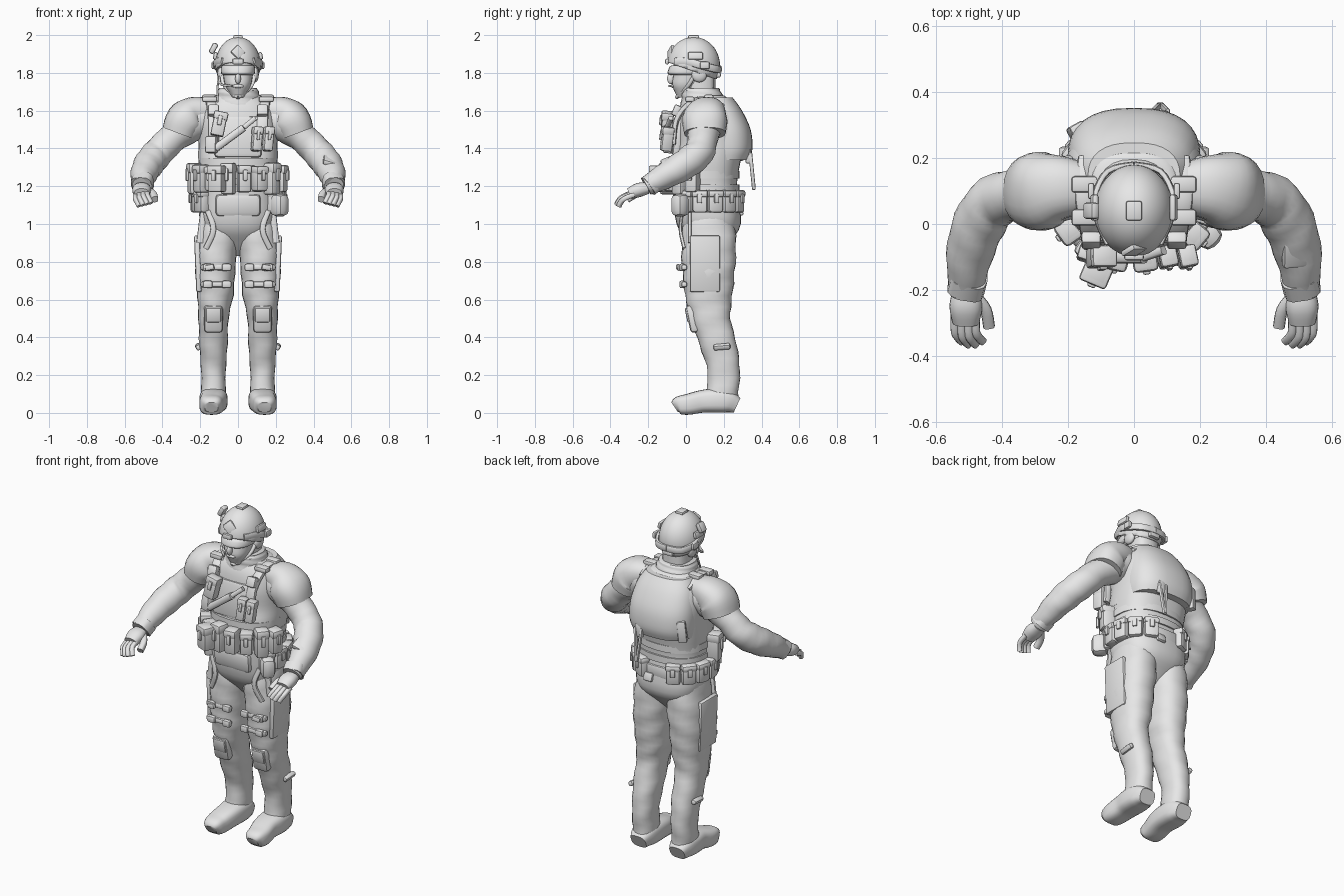
import bpy, bmesh, math
from mathutils import Vector, Matrix, Euler

default_cube = bpy.data.objects.get("Cube")
if default_cube:
    bpy.data.objects.remove(default_cube, do_unlink=True)

grey = bpy.data.materials.new("matte_grey")
grey.use_nodes = True
grey.diffuse_color = (.8, .8, .8, 1)
grey.node_tree.nodes["Principled BSDF"].inputs["Base Color"].default_value = grey.diffuse_color
UP, FACING = Vector((0, 0, 1)), Vector((0, 1, 0))


def finish(name, bm, mirror=False):
    bmesh.ops.recalc_face_normals(bm, faces=bm.faces[:])
    mesh = bpy.data.meshes.new(name)
    bm.to_mesh(mesh)
    bm.free()
    mesh.materials.append(grey)
    for face in mesh.polygons:
        face.use_smooth = True
    mesh.set_sharp_from_angle(angle=math.radians(40))
    obj = bpy.data.objects.new(name, mesh)
    bpy.context.scene.collection.objects.link(obj)
    if mirror:
        obj.modifiers.new("mirror", 'MIRROR')
    return obj


def spline(rows, steps):
    rows = [Vector(row) for row in rows]
    last = len(rows) - 1
    smooth = []
    for i in range(last):
        before, start, end, after = rows[max(i - 1, 0)], rows[i], rows[i + 1], rows[min(i + 2, last)]
        leave, arrive = (end - before) / 2, (after - start) / 2
        for step in range(steps):
            t = step / steps
            blend = t * t * (3 - 2 * t)
            smooth.append(start.lerp(end, blend) + leave * t * (1 - t) ** 2 - arrive * t * t * (1 - t))
    return smooth + [rows[last]]


def loft(name, rows, deep=1, along=None, mirror=False, sides=24, power=2.3, steps=4, folds=0):
    """Skin rounded sections (x, y, z, radius), either level or square to the path."""
    rows = spline(rows, steps)
    bm = bmesh.new()
    rings = []
    for i, row in enumerate(rows):
        centre, across, rise = Vector(row[:3]), Vector((1, 0, 0)), FACING
        if along:
            ahead, behind = rows[min(i + 1, len(rows) - 1)], rows[max(i - 1, 0)]
            tangent = Vector((ahead - behind)[:3]).normalized()
            across = tangent.cross(along).normalized()
            rise = across.cross(tangent)
        ring = []
        for k in range(sides):
            angle = math.tau * k / sides
            c, s = math.cos(angle), math.sin(angle)
            radius = row[3] * (1 + folds * math.sin(i * 1.7 + angle * 2))
            u = math.copysign(abs(c) ** (2 / power), c) * radius
            v = math.copysign(abs(s) ** (2 / power), s) * radius * deep
            ring.append(bm.verts.new(centre + across * u + rise * v))
        rings.append(ring)
    for low, high in zip(rings, rings[1:]):
        for k in range(sides):
            n = (k + 1) % sides
            bm.faces.new((low[k], low[n], high[n], high[k]))
    bm.faces.new(rings[0])
    bm.faces.new(rings[-1])
    finish(name, bm, mirror)


def strap(name, points, width, deep=1, along=UP, mirror=False):
    loft(name, [(*point, width) for point in points], deep, along, mirror, sides=12, power=3)


def band(name, centre, radius, deep, height):
    x, y, z = centre
    rows = [(x, y, z + offset, radius) for offset in (-height / 2, height / 2)]
    loft(name, rows, deep, steps=1)


def add_block(bm, size, offset, bevel):
    part = bmesh.new()
    bmesh.ops.create_cube(part, size=1, matrix=Matrix.Translation(offset) @ Matrix.Diagonal((*size, 1)))
    bmesh.ops.bevel(part, geom=part.edges[:], offset=min(bevel, min(size) * .4),
                    segments=2, profile=.5, affect='EDGES')
    scratch = bpy.data.meshes.new("scratch")
    part.to_mesh(scratch)
    part.free()
    bm.from_mesh(scratch)
    bpy.data.meshes.remove(scratch)


def box(name, at, size, turn=(0, 0, 0), bevel=.01, mirror=False, flap=False):
    bm = bmesh.new()
    add_block(bm, size, (0, 0, 0), bevel)
    if flap:
        wide, thick, tall = size
        add_block(bm, (wide * 1.1, thick * 1.1, tall / 3), (0, -thick * .04, tall / 3), bevel)
        add_block(bm, (wide / 3, thick / 5, tall * .4), (0, -thick * .6, tall / 8), bevel)
    bm.transform(Matrix.Translation(at) @ Euler(turn).to_matrix().to_4x4())
    finish(name, bm, mirror)


def ball(name, at, radii, mirror=False):
    bm = bmesh.new()
    bmesh.ops.create_uvsphere(bm, u_segments=28, v_segments=18, radius=1)
    bm.transform(Matrix.Translation(at) @ Matrix.Diagonal((*radii, 1)))
    finish(name, bm, mirror)


def around(name, degrees, z, reach, size):
    """Place a pouch on the waist, turned outward."""
    a = math.radians(degrees)
    spot = (math.sin(a) * reach, .1 - math.cos(a) * reach * .87, z)
    box(name, at=spot, size=size, turn=(0, 0, a), bevel=.015, flap=True)


# Torso, collar and neck
loft("torso", [(0, .12, .83, .04), (0, .12, .9, .12), (0, .12, 1, .2), (0, .1, 1.2, .2),
               (0, .11, 1.33, .21), (0, .13, 1.42, .21), (0, .13, 1.53, .21), (0, .12, 1.62, .18),
               (0, .1, 1.68, .12)], deep=.85, sides=32, power=2.6)
loft("back_plate", [(0, .19, 1.34, .19), (0, .2, 1.4, .2), (0, .19, 1.5, .2), (0, .16, 1.6, .18),
                    (0, .14, 1.67, .14)], deep=.76, sides=32, power=2.5)
strap("neck", [(0, .08, 1.6), (0, .08, 1.78)], width=.075, along=FACING)
loft("collar", [(0, .09, 1.6, .13), (0, .09, 1.66, .12), (0, .08, 1.7, .11), (0, .08, 1.72, .1)],
     deep=.95, folds=.02)
for z in (1.19, 1.26, 1.33):
    band("vest_webbing", centre=(0, .1, z), radius=.21, deep=.87, height=.04)
band("belt", centre=(0, .11, 1.09), radius=.22, deep=.78, height=.06)
box("chest_plate", at=(0, -.04, 1.46), size=(.25, .05, .22), turn=(-.1, 0, 0), bevel=.02)

# Head
loft("face", [(0, -.01, 1.67, .03), (0, 0, 1.7, .05), (0, .01, 1.74, .07), (0, .03, 1.8, .08),
              (0, .04, 1.88, .09), (0, .04, 1.93, .08)], deep=1.2)
ball("nose", at=(0, -.08, 1.77), radii=(.015, .02, .03))
ball("lips", at=(0, -.07, 1.73), radii=(.03, .01, .01))
loft("goggles", [(0, .01, 1.79, .08), (0, .01, 1.8, .09), (0, .02, 1.83, .09), (0, .02, 1.84, .08)],
     deep=1.2)
strap("chin_strap", [(.09, .05, 1.8), (.07, .01, 1.73), (0, -.05, 1.67)], width=.01,
      along=FACING, mirror=True)
strap("microphone_boom", [(-.1, .03, 1.78), (-.09, -.03, 1.74), (-.03, -.09, 1.73)], width=.006)
strap("radio_cable", [(-.1, .05, 1.78), (-.11, .03, 1.7), (-.1, -.02, 1.6)], width=.005)

# Helmet with rails and fittings
shell = bmesh.new()
bmesh.ops.create_uvsphere(shell, u_segments=32, v_segments=24, radius=1)
shell.transform(Matrix.Translation((0, .04, 1.84)) @ Matrix.Diagonal((.12, .14, .15, 1)))
bmesh.ops.bisect_plane(shell, geom=shell.verts[:] + shell.edges[:] + shell.faces[:],
                       plane_co=(0, -.05, 1.84), plane_no=(0, .35, 1), clear_inner=True)
finish("helmet", shell).modifiers.new("thickness", 'SOLIDIFY').thickness = .01
box("helmet_top_patch", at=(0, .04, 1.99), size=(.05, .06, .02))
box("helmet_front_mount", at=(0, -.08, 1.91), size=(.06, .02, .06), turn=(-.4, math.pi / 4, 0))
box("helmet_brow_mount", at=(0, -.1, 1.86), size=(.06, .02, .03))
strap("helmet_rail", [(.08, -.06, 1.86), (.11, .01, 1.86), (.12, .08, 1.84), (.08, .16, 1.82),
                      (0, .18, 1.82)], width=.01, deep=2, mirror=True)
box("rail_box", at=(.12, .05, 1.89), size=(.02, .08, .04), turn=(0, -.2, 0), mirror=True)
box("rail_clip", at=(.13, .1, 1.84), size=(.02, .05, .04), mirror=True)
box("helmet_lamp", at=(-.13, .04, 1.93), size=(.03, .05, .06), turn=(0, .5, 0))
ball("ear_cup", at=(.09, .07, 1.79), radii=(.02, .04, .04), mirror=True)
box("helmet_back_dial", at=(0, .17, 1.79), size=(.07, .03, .03))

# Arms, shoulder pads and hands
loft("arm", [(.16, .12, 1.56, .09), (.25, .1, 1.53, .1), (.34, .09, 1.46, .08), (.42, .07, 1.38, .08),
             (.47, 0, 1.32, .08), (.5, -.1, 1.26, .07), (.51, -.21, 1.2, .05)],
     along=UP, mirror=True, power=2, folds=.03)
strap("cuff", [(.5, -.16, 1.23), (.51, -.2, 1.2)], width=.057, mirror=True)
loft("shoulder_pad", [(.16, .11, 1.6, .08), (.23, .11, 1.59, .1), (.28, .1, 1.55, .12),
                      (.31, .1, 1.48, .11)], deep=.85, along=UP, mirror=True)
loft("palm", [(.51, -.2, 1.19, .04), (.51, -.25, 1.18, .05), (.51, -.3, 1.16, .04)],
     deep=.75, along=UP, mirror=True)
for finger in range(4):
    knuckle = Vector((.48 + .021 * finger, -.29 + .01 * abs(finger - 1.5), 1.17 - .005 * finger))
    bends = [(0, 0, 0), (0, -.05, -.02), (-.01, -.07, -.04), (-.02, -.08, -.06)]
    strap("finger", [knuckle + Vector(bend) for bend in bends], width=.013, mirror=True)
strap("thumb", [(.48, -.22, 1.18), (.45, -.26, 1.16), (.44, -.31, 1.13)], width=.018, mirror=True)
box("forearm_panel", at=(.49, -.07, 1.34), size=(.08, .13, .03), turn=(.4, .3, .1))
box("forearm_tab", at=(.53, -.04, 1.33), size=(.03, .07, .03), turn=(.4, .5, .1))

# Legs with knee pads and boots
loft("leg", [(.1, .12, 1.04, .1), (.11, .12, .9, .11), (.12, .12, .75, .105), (.12, .12, .62, .095),
             (.13, .13, .5, .08), (.13, .17, .36, .075), (.13, .2, .22, .065), (.13, .19, .09, .065)],
     deep=1.32, mirror=True, folds=.03)
loft("boot", [(.13, .27, .04, .05), (.13, .22, .06, .07), (.13, .15, .065, .075), (.13, .08, .06, .07),
              (.14, .01, .045, .065), (.14, -.04, .04, .055), (.14, -.06, .03, .035)],
     deep=.85, along=UP, mirror=True, power=3)
box("knee_pad", at=(.13, .04, .5), size=(.1, .06, .15), turn=(.2, 0, 0), bevel=.02, mirror=True)
box("knee_pad_shell", at=(.13, .02, .52), size=(.08, .04, .08), turn=(.2, 0, 0), mirror=True)
box("thigh_panel", at=(.212, .1, .79), size=(.03, .16, .3), turn=(0, .04, 0), mirror=True)
box("calf_tab", at=(.21, .19, .35), size=(.03, .09, .03), turn=(.1, .5, 0), mirror=True)

# Thigh straps, buckles and hanging straps
for z in (.68, .77):
    box("thigh_strap", at=(.12, -.01, z), size=(.16, .03, .03), mirror=True)
    for x in (.06, .16):
        box("strap_buckle", at=(x, -.02, z), size=(.05, .03, .04), mirror=True)
box("strap_tab", at=(.15, -.04, .77), size=(.05, .02, .03), turn=(0, .2, .2), mirror=True)
strap("hip_strap", [(.16, -.02, 1.07), (.13, -.03, .97), (.17, -.01, .87)], width=.015, deep=.6,
      along=FACING, mirror=True)
strap("side_strap", [(.18, .02, 1.07), (.2, .02, .9)], width=.02, deep=.5, along=FACING, mirror=True)
box("groin_flap", at=(0, -.04, 1.1), size=(.24, .06, .12), turn=(.1, 0, 0), bevel=.025)

# Pouches around the waist
for degrees in range(-76, 80, 21):
    around("belly_pouch", degrees, z=1.24, reach=.23, size=(.07, .08, .15 + .02 * math.cos(degrees)))
for degrees in range(60, 160, 23):
    for side in (-1, 1):
        around("belt_pouch", degrees * side, z=1.12, reach=.22, size=(.08, .06, .12))
box("deep_pouch", at=(-.11, -.14, 1.24), size=(.08, .08, .14), turn=(0, 0, -.4), flap=True)
box("canteen", at=(.22, -.03, 1.1), size=(.08, .09, .12), turn=(0, 0, .8), bevel=.03)
box("back_belt_pad", at=(0, .27, 1.11), size=(.14, .03, .07))
box("back_tab", at=(.05, .29, 1.07), size=(.06, .02, .05), turn=(.3, 0, 0))

# Chest gear
strap("shoulder_strap", [(.13, -.07, 1.42), (.13, -.05, 1.55), (.14, .02, 1.64), (.15, .1, 1.66),
                         (.14, .2, 1.62)], width=.03, deep=.5, mirror=True)
for y, z in ((.02, 1.66), (.12, 1.67)):
    box("strap_pad", at=(.15, y, z), size=(.08, .05, .03), mirror=True)
box("strap_clip", at=(.13, -.05, 1.6), size=(.06, .04, .06), turn=(-.4, 0, 0), mirror=True)
box("chest_radio", at=(-.1, -.1, 1.53), size=(.07, .06, .13), turn=(-.1, .2, 0), flap=True)
for x in (.1, .16):
    box("magazine_pouch", at=(x, -.1, 1.45), size=(.05, .06, .13), turn=(-.1, .1, .2), flap=True)
box("chest_pouch", at=(-.14, -.09, 1.42), size=(.06, .05, .09), turn=(-.1, 0, -.3))
strap("knife_sheath", [(-.12, -.1, 1.4), (.03, -.1, 1.51)], width=.02, along=FACING)
strap("knife_handle", [(.03, -.1, 1.51), (.09, -.08, 1.56)], width=.013, along=FACING)

# Gear on the back
for lean in (-.1, .1):
    box("back_shears", at=(.08 + lean / 8, .35, 1.28), size=(.015, .02, .2), turn=(.1, lean, 0))
box("back_holder", at=(.08, .33, 1.36), size=(.05, .03, .08))
box("back_radio", at=(-.17, .28, 1.4), size=(.05, .05, .13), turn=(0, .1, .5))
